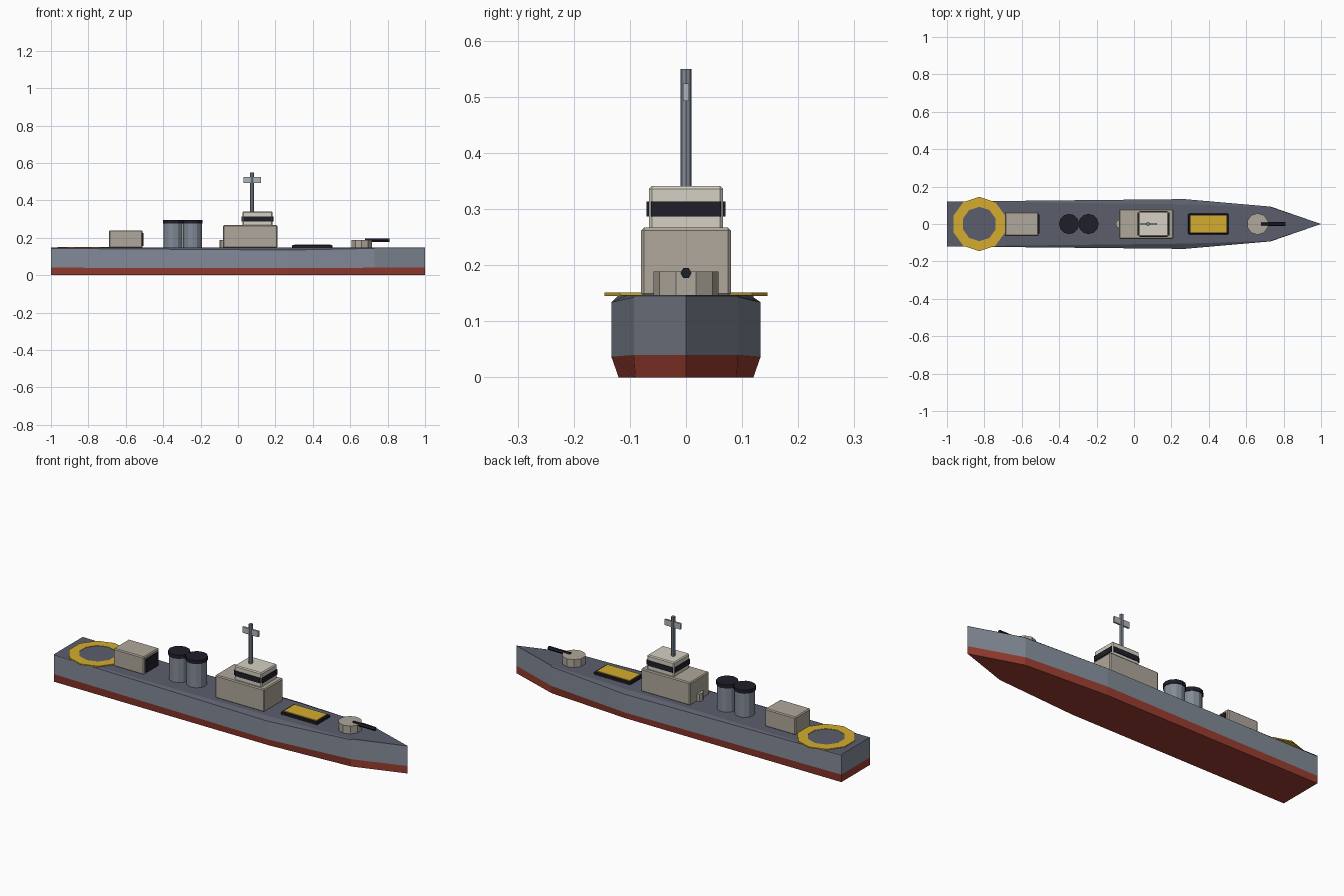
import bpy, bmesh, math
from mathutils import Matrix

if "Cube" in bpy.data.objects:
    bpy.data.objects.remove(bpy.data.objects["Cube"])


def material(name, r, g, b):
    m = bpy.data.materials.new(name)
    m.diffuse_color = (r ** 2.2, g ** 2.2, b ** 2.2, 1)
    m.use_nodes = True
    m.node_tree.nodes["Principled BSDF"].inputs["Base Color"].default_value = m.diffuse_color
    return m


HULL = material("hull grey", 0.51, 0.54, 0.59)
DECK = material("deck grey", 0.36, 0.37, 0.42)
RED = material("bottom red", 0.60, 0.25, 0.20)
BEIGE = material("warm grey", 0.68, 0.65, 0.60)
CREAM = material("pale cream", 0.83, 0.81, 0.76)
DARK = material("near black", 0.14, 0.14, 0.18)
YELLOW = material("marking yellow", 0.83, 0.67, 0.20)
SILVER = material("light metal", 0.68, 0.71, 0.74)


def finish(name, bm, *mats):
    bmesh.ops.recalc_face_normals(bm, faces=bm.faces)
    me = bpy.data.meshes.new(name)
    bm.to_mesh(me)
    bm.free()
    for m in mats:
        me.materials.append(m)
    ob = bpy.data.objects.new(name, me)
    bpy.context.collection.objects.link(ob)
    return ob


def box(name, x, y, z, mat, bevel=0.0):
    """Box from (min, max) ranges, with optional chamfered edges."""
    bm = bmesh.new()
    bmesh.ops.create_cube(bm, size=1)
    for v in bm.verts:
        for i, (a, b) in enumerate((x, y, z)):
            v.co[i] = (a + b) / 2 + v.co[i] * (b - a)
    if bevel:
        bmesh.ops.bevel(bm, geom=bm.edges[:], offset=bevel, segments=1, affect='EDGES')
    return finish(name, bm, mat)


def cylinder(name, x, y, z, r, sides, mat, r_top=None):
    bm = bmesh.new()
    bmesh.ops.create_cone(bm, cap_ends=True, segments=sides, radius1=r,
                          radius2=r_top or r, depth=z[1] - z[0],
                          matrix=Matrix.Translation((x, y, sum(z) / 2)))
    return finish(name, bm, mat)


# Hull: cross-sections lofted from stern to bow; each is (half width, height)
stations = [
    (-1.00, [(0.12, 0), (0.12, 0.04), (0.12, 0.143), (0.12, 0.147)]),
    (0.27, [(0.12, 0), (0.133, 0.037), (0.133, 0.134), (0.105, 0.147)]),
    (0.73, [(0.09, 0), (0.093, 0.04), (0.093, 0.143), (0.09, 0.147)]),
    (1.00, [(0, 0), (0, 0.04), (0, 0.143), (0, 0.147)]),
]
bm = bmesh.new()
rings = []
for x, half in stations:
    section = [(w, h) for w, h in half] + [(-w, h) for w, h in reversed(half)]
    rings.append([bm.verts.new((x, w, h)) for w, h in section])
for a, b in zip(rings, rings[1:]):
    for i in range(8):
        j = (i + 1) % 8
        f = bm.faces.new((a[i], a[j], b[j], b[i]))
        # red below the waterline, deck grey on top, hull grey between
        f.material_index = {0: 2, 6: 2, 7: 2, 2: 1, 3: 1, 4: 1}.get(i, 0)
for i, m in enumerate((2, 0, 1)):
    r = rings[0]
    bm.faces.new((r[i], r[i + 1], r[6 - i], r[7 - i])).material_index = 0 if m == 1 else m
bmesh.ops.remove_doubles(bm, verts=bm.verts, dist=1e-5)
finish("hull", bm, HULL, DECK, RED)

# Landing pad: ten-sided yellow ring around a deck disc
bm = bmesh.new()
loops = []
for r, z in ((0.145, 0.145), (0.145, 0.151), (0.092, 0.151), (0.092, 0.145)):
    loops.append([bm.verts.new((-0.827 + r * math.cos(math.radians(18 + 36 * k)),
                                r * math.sin(math.radians(18 + 36 * k)), z))
                  for k in range(10)])
for a, b in zip(loops, loops[1:] + loops[:1]):
    for k in range(10):
        n = (k + 1) % 10
        bm.faces.new((a[k], a[n], b[n], b[k]))
finish("landing_pad_ring", bm, YELLOW)
cylinder("landing_pad_centre", -0.827, 0, (0.145, 0.149), 0.095, 10, DECK)

# Hangar with dark door facing forward
box("hangar", (-0.69, -0.51), (-0.065, 0.065), (0.145, 0.24), BEIGE, 0.005)
box("hangar_door", (-0.512, -0.504), (-0.05, 0.05), (0.155, 0.225), DARK)

# Twin funnels
for i, x in enumerate((-0.347, -0.243)):
    cylinder(f"funnel_{i + 1}", x, 0, (0.145, 0.276), 0.05, 12, HULL)
    cylinder(f"funnel_cap_{i + 1}", x, 0, (0.275, 0.295), 0.054, 12, DARK)

# Superstructure, bridge and window band
box("superstructure", (-0.08, 0.21), (-0.08, 0.08), (0.145, 0.267), BEIGE, 0.005)
cylinder("aft_mount", -0.075, 0, (0.145, 0.188), 0.024, 8, BEIGE)
box("bridge", (0.024, 0.184), (-0.066, 0.066), (0.26, 0.341), CREAM, 0.005)
box("bridge_window_side", (0.03, 0.178), (-0.07, 0.07), (0.287, 0.314), DARK)
box("bridge_window_front", (0.02, 0.189), (-0.062, 0.062), (0.287, 0.314), DARK)

# Mast with radar panel
cylinder("mast", 0.075, 0, (0.335, 0.55), 0.01, 8, HULL)
box("radar_panel", (0.03, 0.122), (-0.005, 0.005), (0.493, 0.524), SILVER)

# Forward hatch
box("hatch_frame", (0.29, 0.505), (-0.055, 0.055), (0.145, 0.161), DARK, 0.003)
box("hatch_cover", (0.301, 0.494), (-0.045, 0.045), (0.158, 0.165), YELLOW)

# Bow gun
cylinder("gun_turret", 0.661, 0, (0.145, 0.189), 0.058, 10, BEIGE)
bm = bmesh.new()
bmesh.ops.create_cone(bm, cap_ends=True, segments=6, radius1=0.01, radius2=0.01, depth=0.13,
                      matrix=Matrix.Translation((0.745, 0, 0.186)) @ Matrix.Rotation(math.pi / 2, 4, 'Y'))
finish("gun_barrel", bm, DARK)
